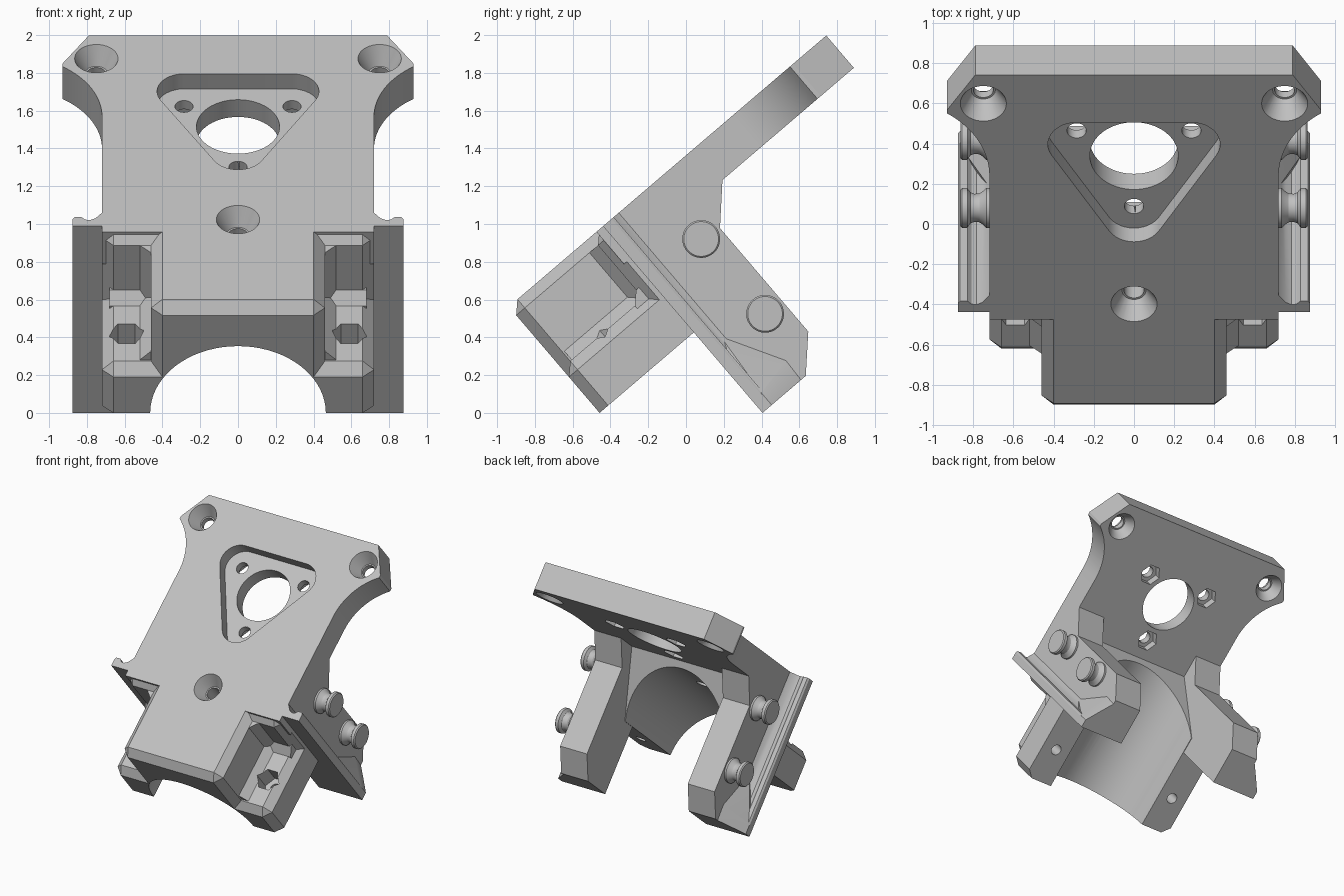
import bpy, bmesh
from math import radians, sin, cos, pi
from mathutils import Matrix

cube = bpy.data.objects.get("Cube")
if cube:
    bpy.data.objects.remove(cube)

grey = bpy.data.materials.new("light_grey")
grey.use_nodes = True
grey.diffuse_color = (0.53, 0.53, 0.53, 1)
grey.node_tree.nodes["Principled BSDF"].inputs["Base Color"].default_value = grey.diffuse_color

# Parts are laid out flat: x across, u along the plate, w depth below its face
TILT = Matrix.Translation((0, -0.9, 0.595)) @ Matrix.Rotation(radians(40.5), 4, "X")


def finish(bm, name):
    bmesh.ops.recalc_face_normals(bm, faces=bm.faces)
    mesh = bpy.data.meshes.new(name)
    bm.to_mesh(mesh)
    bm.free()
    mesh.materials.append(grey)
    obj = bpy.data.objects.new(name, mesh)
    bpy.context.collection.objects.link(obj)
    return obj


def prism(name, pts, axis, a, b):
    place = {"x": lambda p, t: (t, p[0], -p[1]),
             "u": lambda p, t: (p[0], t, -p[1]),
             "w": lambda p, t: (p[0], p[1], -t)}[axis]
    bm = bmesh.new()
    lo = [bm.verts.new(place(p, a)) for p in pts]
    hi = [bm.verts.new(place(p, b)) for p in pts]
    bm.faces.new(lo)
    bm.faces.new(hi[::-1])
    for i in range(len(pts)):
        j = (i + 1) % len(pts)
        bm.faces.new((lo[i], hi[i], hi[j], lo[j]))
    return finish(bm, name)


def hull(name, pts):
    bm = bmesh.new()
    for x, u, w in pts:
        bm.verts.new((x, u, -w))
    bmesh.ops.convex_hull(bm, input=bm.verts)
    bmesh.ops.dissolve_limit(bm, angle_limit=0.01, verts=bm.verts, edges=bm.edges)
    return finish(bm, name)


def chamfered_block(name, x, u0, u1, w0, w1, c=0.06):
    pts = []
    for s in (-1, 1):
        for w in (w0 + c, w1):
            pts += [(s * (x - c), u0, w), (s * x, u0 + c, w), (s * x, u1, w)]
        pts += [(s * (x - c), u0 + c, w0), (s * (x - c), u1, w0)]
    return hull(name, pts)


def drill(name, x, u, w0, w1, r0, r1=None, sides=40):
    r1 = r0 if r1 is None else r1
    bm = bmesh.new()
    turn = Matrix.Rotation(pi / 2 if sides == 6 else 0, 4, "Z")
    bmesh.ops.create_cone(bm, cap_ends=True, segments=sides, radius1=r1, radius2=r0,
                          depth=w1 - w0,
                          matrix=Matrix.Translation((x, u, -(w0 + w1) / 2)) @ turn)
    return finish(bm, name)


def combine(base, other, mode):
    mod = base.modifiers.new(mode.lower(), "BOOLEAN")
    mod.operation, mod.solver, mod.object = mode, "EXACT", other
    with bpy.context.temp_override(object=base, active_object=base):
        bpy.ops.object.modifier_apply(modifier=mod.name)
    bpy.data.objects.remove(other)


# Sloping plate with waisted sides and clipped top corners
side = [(0.72, 0.56)]
for i in range(17):
    a = radians(54.5 * i / 16)
    side.append((1.22 - 0.5 * cos(a), 1.5 + 0.5 * sin(a)))
side += [(0.93, 1.93), (0.79, 2.16)]
body = prism("mount_body", side + [(-x, u) for x, u in reversed(side)], "w", 0, 0.225)

# Clamp block, lower side steps, shoulder wall and sloped rear web
solids = [
    chamfered_block("clamp_core", 0.46, -0.05, 0.62, 0, 0.74),
    chamfered_block("side_steps", 0.72, -0.05, 0.62, 0.43, 0.74),
    chamfered_block("shoulder", 0.72, 0.52, 0.68, 0, 0.74),
    prism("rear_web", [(0.5, 0.1), (0.5, 0.74), (0.74, 0.74), (1.06, 0.22), (1.06, 0.1)],
          "x", -0.5, 0.5),
    prism("step_fillet", [(0.46, 0.43), (0.52, 0.37), (0.56, 0.37), (0.56, 0.47), (0.46, 0.47)],
          "x", -0.68, 0.68),
]

arm = [(0.606, 0.1), (0.606, 1.3), (0.907, 1.3), (1.07, 1.13), (1.07, 0.41),
       (1.25, 0.22), (1.25, 0.1)]
flange = [(0.68, 0.606), (0.875, 0.606), (0.875, 0.665), (0.865, 0.68), (0.83, 0.68),
          (0.81, 0.66), (0.785, 0.655), (0.755, 0.67), (0.72, 0.715), (0.68, 0.715)]
flare = [(0.875, 0.61, 1.3), (0.875, 0.67, 1.3), (0.875, 0.67, 1.22), (0.8, 0.77, 1.3),
         (0.7, 0.61, 1.3), (0.7, 0.9, 1.3), (0.72, 0.88, 1.17), (0.72, 0.7, 0.85),
         (0.7, 0.61, 0.85)]
for s in (-1, 1):
    solids += [
        prism("arm", arm, "x", s * 0.47, s * 0.72),
        prism("flange", [(s * x, u) for x, u in flange], "w", 0, 1.3),
        hull("flare", [(s * x, u, w) for x, u, w in flare]),
        prism("core_fillet", [(s * 0.44, 0.37), (s * 0.46, 0.37), (s * 0.52, 0.43),
                              (s * 0.52, 0.46), (s * 0.44, 0.46)], "u", 0.02, 0.55),
        prism("corner_fillet", [(s * 0.44, 0.46), (s * 0.46, 0.46), (s * 0.52, 0.52),
                                (s * 0.52, 0.55), (s * 0.44, 0.55)], "w", 0.06, 0.45),
    ]
for part in solids:
    combine(body, part, "UNION")

# Half-round arch under the clamp
arch = [(0.465 * cos(2 * pi * i / 72), 0.74 + 0.465 * sin(2 * pi * i / 72)) for i in range(72)]
cuts = [prism("arch_cut", arch, "u", -0.3, 1.5)]

# Rounded triangular pocket, its bore and three bolt holes with hex seats
MID, REACH, ROUND = 1.54, 0.33, 0.143
pocket, bolts = [], []
for k in range(3):
    a = radians(30 + 120 * k)
    bx, bu = REACH * cos(a), MID + REACH * sin(a)
    bolts.append((bx, bu))
    for i in range(13):
        t = a + radians(-60 + 10 * i)
        pocket.append((bx + ROUND * cos(t), bu + ROUND * sin(t)))
cuts.append(prism("pocket_cut", pocket, "w", -0.1, 0.105))
cuts.append(drill("bore_cut", 0, MID, 0.05, 0.4, 0.22, sides=64))
for x, u in bolts:
    cuts.append(drill("bolt_cut", x, u, 0.05, 0.24, 0.048))
    cuts.append(drill("nut_cut", x, u, 0.165, 0.25, 0.085, sides=6))

# Countersunk screw holes
for x, u in ((-0.75, 1.972), (0.75, 1.972), (0, 0.66)):
    cuts.append(drill("sink_cut", x, u, -0.002, 0.105, 0.116, 0.06))
    cuts.append(drill("screw_cut", x, u, 0.05, 0.5, 0.05))
    if x:
        cuts.append(drill("rear_sink_cut", x, u, 0.15, 0.227, 0.06, 0.112))

# Hex nut seats in the side steps
for s in (-1, 1):
    cuts.append(drill("step_nut_cut", s * 0.59, 0.234, 0.35, 0.58, 0.092, sides=6))
    cuts.append(drill("step_screw_cut", s * 0.59, 0.234, 0.5, 0.9, 0.042))
for cutter in cuts:
    combine(body, cutter, "DIFFERENCE")

# Grooved studs on the outside of each arm
profile = [(0.70, 0.1), (0.735, 0.1), (0.75, 0.085), (0.77, 0.072), (0.795, 0.07),
           (0.815, 0.078), (0.83, 0.1), (0.855, 0.1), (0.863, 0.092)]
parts = [body]
for s, label in ((-1, "right"), (1, "left")):
    for w, spot in ((0.389, "upper"), (0.91, "lower")):
        bm = bmesh.new()
        rings = [[bm.verts.new((s * x, 0.957 + r * cos(2 * pi * i / 40),
                                -w + r * sin(2 * pi * i / 40))) for i in range(40)]
                 for x, r in profile]
        for p, q in zip(rings, rings[1:]):
            for i in range(40):
                j = (i + 1) % 40
                bm.faces.new((p[i], p[j], q[j], q[i]))
        bm.faces.new(rings[0])
        bm.faces.new(rings[-1])
        parts.append(finish(bm, f"{label}_{spot}_stud"))

# Tilt everything into its standing pose
for obj in parts:
    obj.data.transform(TILT)
    bpy.ops.object.select_all(action="DESELECT")
    obj.select_set(True)
    bpy.context.view_layer.objects.active = obj
    bpy.ops.object.shade_smooth_by_angle(angle=radians(28))
